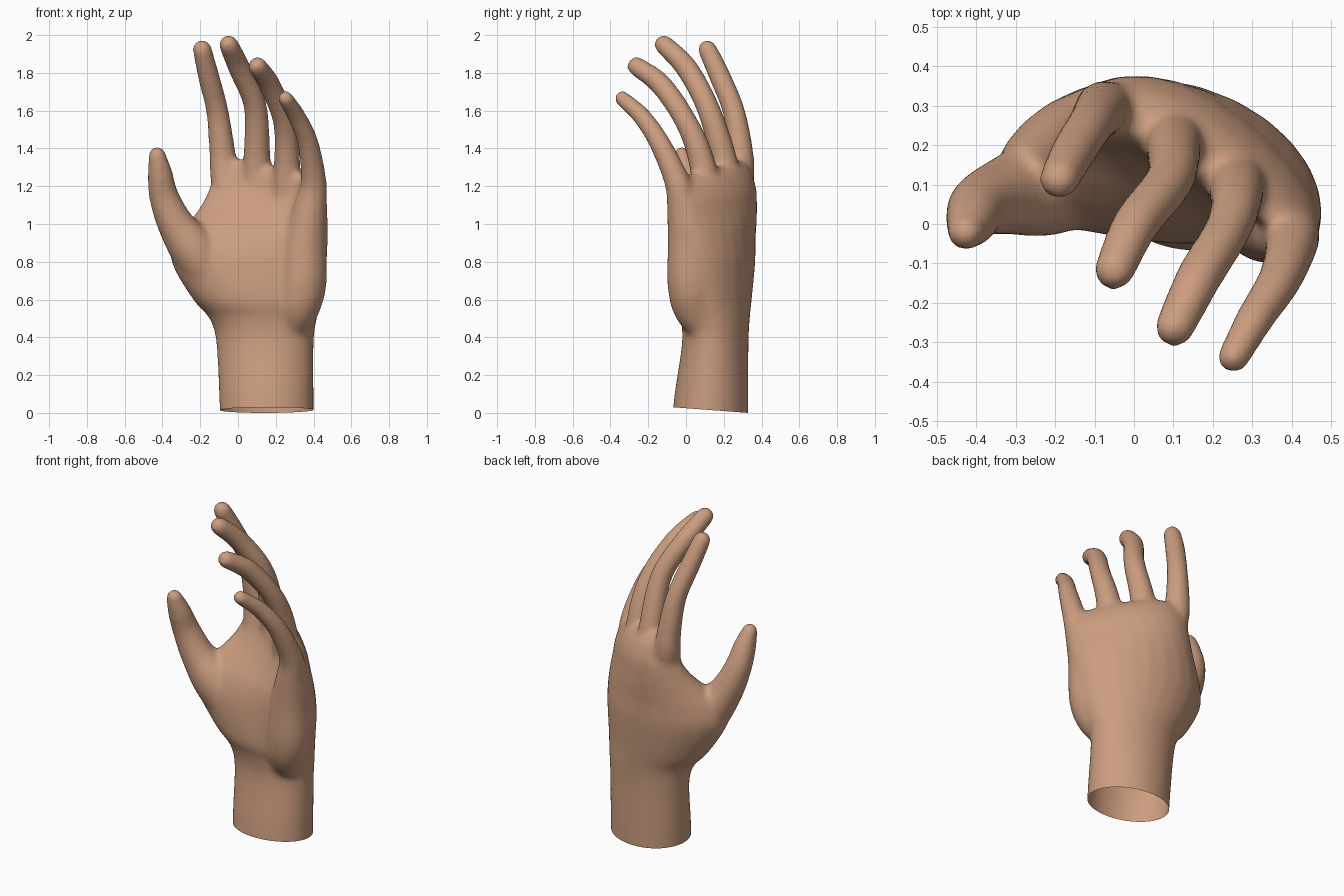
import bpy, bmesh, math
from mathutils import Vector

cube = bpy.data.objects.get("Cube")
if cube:
    bpy.data.objects.remove(cube)

SIDES = 32


def spline(rows, steps):
    """Smooth curve through rows of numbers."""
    rows = [Vector(r) for r in rows]
    rows = [2 * rows[0] - rows[1]] + rows + [2 * rows[-1] - rows[-2]]
    out = []
    for a, b, c, d in zip(rows, rows[1:], rows[2:], rows[3:]):
        for i in range(steps):
            t = i / steps
            out.append(0.5 * (2 * b + (c - a) * t + (2 * a - 5 * b + 4 * c - d) * t**2
                              + (3 * b - a - 3 * c + d) * t**3))
    return out + [rows[-2]]


def loft(bm, rings):
    """Skin a stack of rings into a closed solid."""
    loops = [[bm.verts.new(p) for p in ring] for ring in rings]
    for low, high in zip(loops, loops[1:]):
        for i in range(len(low)):
            j = (i + 1) % len(low)
            bm.faces.new((low[i], low[j], high[j], high[i]))
    bm.faces.new(loops[0][::-1])
    bm.faces.new(loops[-1])


def palm_ring(row):
    """Rounded section bent along an arch: left end, middle, right end, half thickness."""
    z, lx, ly, mx, my, rx, ry, half = row
    left, mid, right = Vector((lx, ly)), Vector((mx, my)), Vector((rx, ry))
    ctrl = 2 * mid - (left + right) / 2
    slant = 0.25 * max(0, z - 0.9)  # knuckle line falls towards the little finger
    ring = []
    for i in range(SIDES):
        a = math.tau * i / SIDES
        s = (1 - math.cos(a)) / 2
        p = left * (1 - s)**2 + ctrl * 2 * s * (1 - s) + right * s * s
        tan = ((ctrl - left) * (1 - s) + (right - ctrl) * s).normalized()
        p += Vector((-tan.y, tan.x)) * half * math.sin(a)
        ring.append((p.x, p.y, z - slant * s * s))
    return ring


def finger(bm, rows):
    """Round tapering tube with a domed tip; rows are x, y, z, radius."""
    path = spline(rows, 8)
    pts = [(p.xyz, p[3]) for p in path]
    end, radius = pts[-1]
    aim = (end - pts[-2][0]).normalized()
    for k in range(1, 7):
        a = k * math.pi / 2 / 6.3
        pts.append((end + aim * radius * math.sin(a), radius * math.cos(a)))
    rings = []
    for i, (p, r) in enumerate(pts):
        t = (pts[min(i + 1, len(pts) - 1)][0] - pts[max(i - 1, 0)][0]).normalized()
        u = t.cross(Vector((0, 1, 0))).normalized()
        v = t.cross(u)
        rings.append([p + r * (u * math.cos(a) + v * math.sin(a))
                      for a in (math.tau * j / SIDES for j in range(SIDES))])
    loft(bm, rings)


bm = bmesh.new()

# Wrist and cupped palm
palm = [
    (-.1, -.09, .15, .15, .125, .4, .10, .205),
    (.1, -.1, .16, .15, .135, .4, .11, .195),
    (.37, -.115, .18, .145, .155, .4, .12, .175),
    (.5, -.15, .14, .13, .155, .41, .08, .182),
    (.6, -.23, .1, .09, .15, .43, .04, .198),
    (.8, -.34, .07, .05, .167, .455, .01, .2),
    (.93, -.3, .09, .05, .185, .465, -.01, .183),
    (1.02, -.23, .13, .06, .21, .468, -.02, .16),
    (1.1, -.175, .19, .075, .23, .468, -.025, .135),
    (1.2, -.14, .25, .1, .24, .465, -.03, .107),
    (1.3, -.125, .275, .12, .22, .44, -.045, .075),
    (1.35, -.11, .27, .13, .2, .42, -.055, .03),
]
loft(bm, [palm_ring(r) for r in spline(palm, 6)])

# Thumb
finger(bm, [(-.06, .13, .6, .1), (-.22, .095, .84, .125), (-.33, .07, 1.0, .098),
            (-.393, .045, 1.15, .079), (-.413, .008, 1.27, .067), (-.428, -.022, 1.365, .047)])
# Index finger
finger(bm, [(-.03, .24, 1.05, .08), (-.07, .285, 1.25, .077), (-.085, .285, 1.4, .069),
            (-.11, .252, 1.6, .06), (-.155, .18, 1.78, .058), (-.19, .113, 1.925, .052)])
# Middle finger
finger(bm, [(.09, .24, 1.1, .085), (.1, .19, 1.38, .071), (.09, .11, 1.63, .062),
            (.005, .0, 1.83, .06), (-.05, -.117, 1.95, .053)])
# Ring finger
finger(bm, [(.25, .14, 1.05, .085), (.26, .075, 1.36, .069), (.24, -.01, 1.56, .06),
            (.165, -.135, 1.74, .059), (.103, -.262, 1.835, .052)])
# Little finger, continuing down into the heel pad of the palm
finger(bm, [(.28, .13, .4, .08), (.315, .05, .55, .115), (.34, .03, .68, .128),
            (.352, .02, .88, .118), (.378, -.01, 1.06, .092), (.4, -.045, 1.22, .07),
            (.37, -.14, 1.43, .057), (.31, -.235, 1.57, .05), (.252, -.338, 1.665, .043)])

bmesh.ops.recalc_face_normals(bm, faces=bm.faces)
mesh = bpy.data.meshes.new("hand")
bm.to_mesh(mesh)
bm.free()
hand = bpy.data.objects.new("hand", mesh)
bpy.context.collection.objects.link(hand)
bpy.context.view_layer.objects.active = hand
hand.select_set(True)

# Fuse the parts into one skin and soften the joins
fuse = hand.modifiers.new("fuse", 'REMESH')
fuse.mode = 'VOXEL'
fuse.voxel_size = 0.012
soften = hand.modifiers.new("soften", 'SMOOTH')
soften.factor = 0.5
soften.iterations = 26
for name in ("fuse", "soften"):
    bpy.ops.object.modifier_apply(modifier=name)

# Open, slightly slanted wrist end
bm = bmesh.new()
bm.from_mesh(hand.data)
bmesh.ops.bisect_plane(bm, geom=bm.verts[:] + bm.edges[:] + bm.faces[:],
                       plane_co=(0, .33, 0), plane_no=(0, .075, 1), clear_inner=True)
bm.to_mesh(hand.data)
bm.free()

skin = bpy.data.materials.new("tan skin")
skin.use_nodes = True
tan = (.6, .34, .215, 1)
skin.diffuse_color = tan
skin.node_tree.nodes["Principled BSDF"].inputs["Base Color"].default_value = tan
hand.data.materials.clear()
hand.data.materials.append(skin)
bpy.ops.object.shade_smooth_by_angle(angle=math.radians(60))
